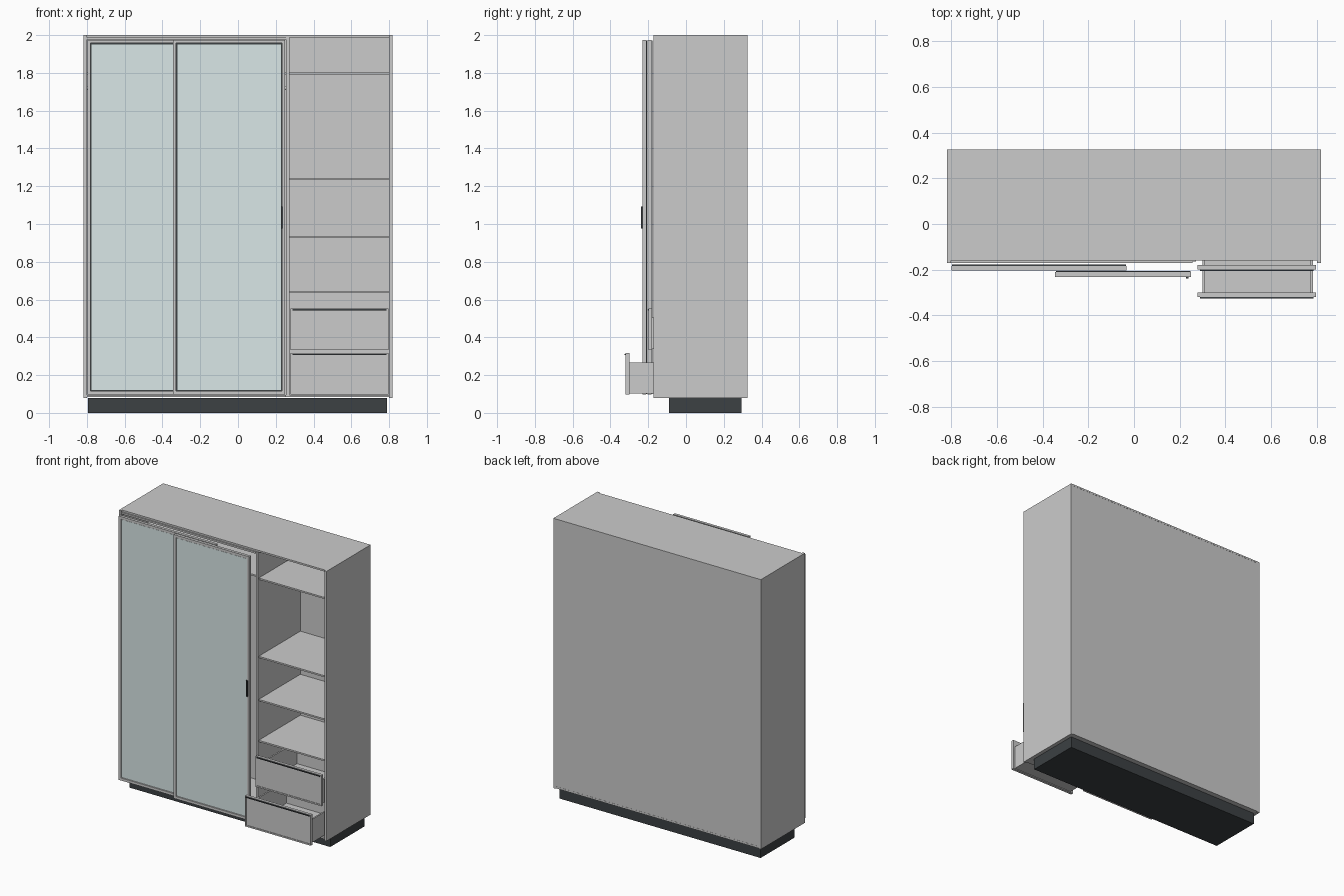
import bpy, math

if "Cube" in bpy.data.objects:
    bpy.data.objects.remove(bpy.data.objects["Cube"])


def material(name, rgb):
    m = bpy.data.materials.new(name)
    m.diffuse_color = (*rgb, 1)
    m.use_nodes = True
    m.node_tree.nodes["Principled BSDF"].inputs["Base Color"].default_value = m.diffuse_color
    return m


DARK = material("dark", (0.045, 0.052, 0.056))
GLASS = material("tinted_glass", (0.70, 0.80, 0.80))


def box(name, x, y, z, mat=None):
    """Box spanning the (min, max) ranges x, y, z."""
    bpy.ops.mesh.primitive_cube_add(
        size=1, location=[(a + b) / 2 for a, b in (x, y, z)])
    o = bpy.context.object
    o.name = name
    o.scale = [b - a for a, b in (x, y, z)]
    bpy.ops.object.transform_apply(location=False, rotation=False, scale=True)
    if mat:
        o.data.materials.append(mat)
    return o


def frame(name, x, y, z, w):
    """Rectangular frame of bar width w."""
    for s, r in (("left", (x[0], x[0] + w)), ("right", (x[1] - w, x[1]))):
        box(f"{name}_{s}_stile", r, y, z)
    for s, r in (("bottom", (z[0], z[0] + w)), ("top", (z[1] - w, z[1]))):
        box(f"{name}_{s}_rail", (x[0] + w, x[1] - w), y, r)


# Carcass and plinth
W, T, BACK = 0.817, 0.017, 0.325
box("plinth", (-0.793, 0.79), (-0.09, 0.293), (0, 0.08), DARK)
box("left_side", (-W, -W + T), (-0.171, BACK), (0.08, 2))
box("right_side", (W - T, W), (-0.171, BACK), (0.08, 2))
box("top_panel", (-W + T, W - T), (-0.16, BACK), (1.988, 2))
box("bottom_panel", (-W + T, W - T), (-0.16, BACK), (0.083, 0.096))
box("back_panel", (-W + T, W - T), (0.313, BACK - 0.001), (0.096, 1.988))
box("divider", (0.255, 0.272), (-0.164, 0.313), (0.096, 1.988))

# Shelves and hanging rod
for i, z in enumerate((1.79, 1.233, 0.926, 0.635)):
    box(f"shelf_{i}", (0.272, W - T), (-0.155, 0.313), (z, z + 0.011))
box("wardrobe_shelf", (-W + T, 0.255), (-0.13, 0.313), (1.79, 1.801))
bpy.ops.mesh.primitive_cylinder_add(
    vertices=16, radius=0.011, depth=1.054,
    location=(-0.272, 0.09, 1.72), rotation=(0, math.pi / 2, 0))
bpy.context.object.name = "hanging_rod"
bpy.ops.object.shade_smooth_by_angle()

# Sliding door tracks
for n, z in (("top", (1.976, 1.988)), ("bottom", (0.083, 0.096))):
    box(f"{n}_track", (-W + T, 0.255), (-0.17, -0.16), z)


# Sliding doors: frame, dark backing and inset pane
def door(name, x, y):
    z, w, g = (0.097, 1.975), 0.018, 0.021
    frame(name + "_frame", x, (y, y + 0.02), z, w)
    box(name + "_backing", (x[0] + 0.003, x[1] - 0.003), (y + 0.02, y + 0.025),
        (z[0] + 0.003, z[1] - 0.003), DARK)
    box(name + "_pane", (x[0] + g, x[1] - g), (y + 0.004, y + 0.02),
        (z[0] + g, z[1] - g), GLASS)


door("rear_door", (-0.798, -0.032), -0.203)
door("front_door", (-0.345, 0.25), -0.231)
box("door_handle", (0.228, 0.239), (-0.238, -0.231), (0.977, 1.092), DARK)


# Drawers, each pulled out by a different amount
def drawer(name, y, z):
    x = (0.278, 0.796)
    frame(name + "_frame", x, (y, y + 0.02), z, 0.01)
    box(name + "_front", (x[0] + 0.01, x[1] - 0.01), (y + 0.004, y + 0.02),
        (z[0] + 0.01, z[1] - 0.01))
    box(name + "_grip", (x[0] + 0.01, x[1] - 0.01), (y - 0.006, y + 0.004),
        (z[1] - 0.010, z[1] - 0.003), DARK)
    f, b, lo, hi = y + 0.02, y + 0.43, z[0] + 0.005, z[1] - 0.048
    for s, r in (("left", (0.30, 0.311)), ("right", (0.771, 0.782))):
        box(f"{name}_{s}_wall", r, (f, b), (lo, hi))
    box(name + "_rear_wall", (0.311, 0.771), (b - 0.011, b), (lo, hi))
    box(name + "_floor", (0.311, 0.771), (f, b - 0.011), (lo, lo + 0.009))


drawer("lower_drawer", -0.319, (0.098, 0.316))
drawer("upper_drawer", -0.199, (0.333, 0.552))
